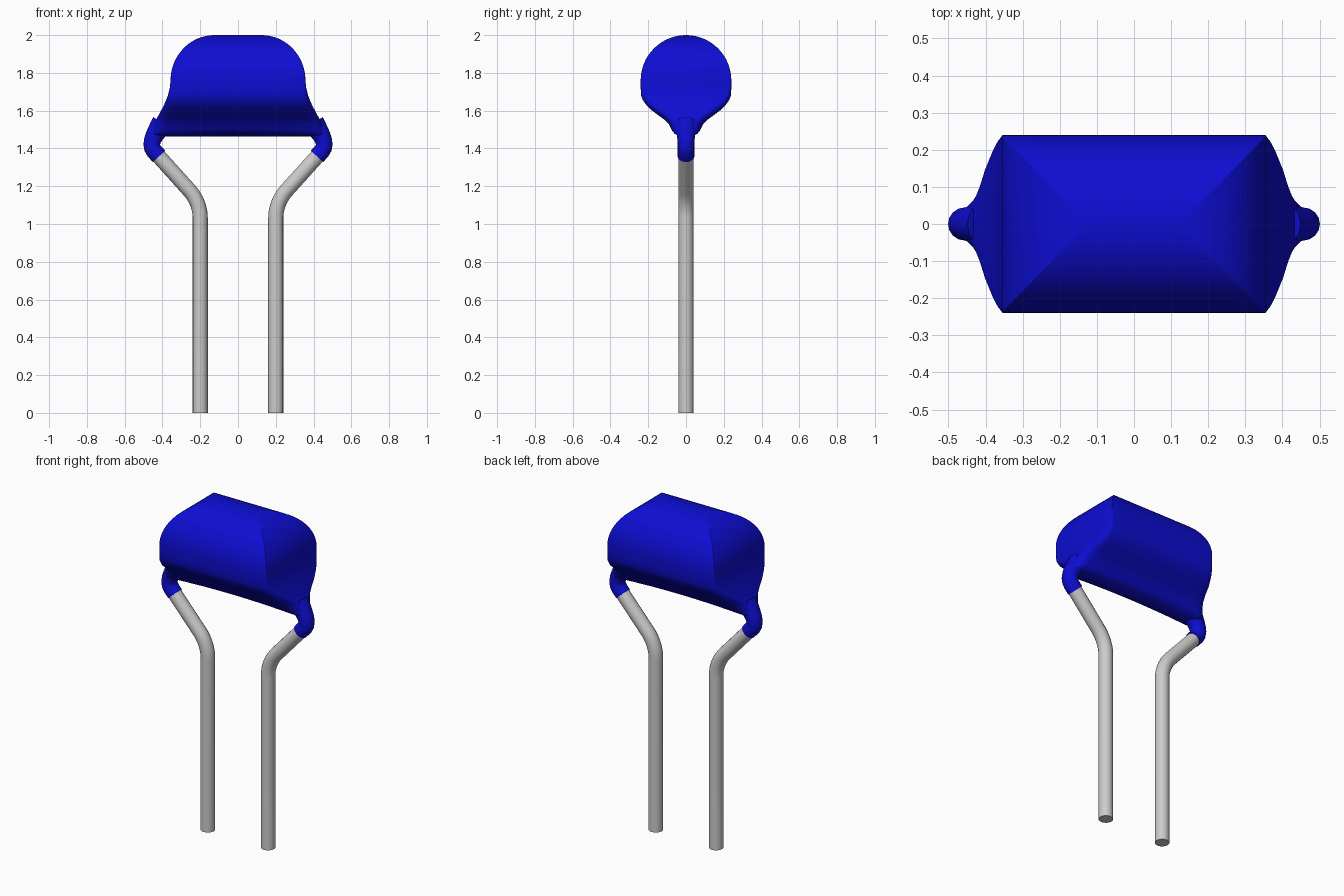
import bpy, bmesh, math

cube = bpy.data.objects.get("Cube")
if cube:
    bpy.data.objects.remove(cube, do_unlink=True)


def material(name, rgb):
    m = bpy.data.materials.new(name)
    m.use_nodes = True
    m.diffuse_color = (*rgb, 1)
    m.node_tree.nodes["Principled BSDF"].inputs["Base Color"].default_value = (*rgb, 1)
    return m


BLUE = material("blue coating", (0.004, 0.004, 0.65))
GREY = material("tinned wire", (0.6, 0.6, 0.6))


def smooth(ob, angle):
    bpy.ops.object.select_all(action='DESELECT')
    ob.select_set(True)
    bpy.context.view_layer.objects.active = ob
    if ob.type == 'CURVE':
        bpy.ops.object.convert(target='MESH')
    bpy.ops.object.shade_smooth_by_angle(angle=math.radians(angle))


def tube(name, points, depth, mat):
    """Round tube through (x, z, radius factor) points in the y = 0 plane."""
    cu = bpy.data.curves.new(name, 'CURVE')
    cu.dimensions = '3D'
    cu.bevel_depth = depth
    cu.bevel_resolution = 6
    cu.use_fill_caps = True
    sp = cu.splines.new('POLY')
    sp.points.add(len(points) - 1)
    for p, (x, z, r) in zip(sp.points, points):
        p.co = (x, 0, z, 1)
        p.radius = r
    ob = bpy.data.objects.new(name, cu)
    bpy.context.collection.objects.link(ob)
    cu.materials.append(mat)
    smooth(ob, 40)


def ring(X, Y, c):
    """Rounded rectangle, with extra points along the two long sides."""
    pts = []
    for sx, sy, a0 in ((1, 1, 0), (-1, 1, 90), (-1, -1, 180), (1, -1, 270)):
        for i in range(6):
            a = math.radians(a0 + 18 * i)
            pts.append((sx * (X - c) + c * math.cos(a), sy * (Y - c) + c * math.sin(a)))
        if a0 in (0, 180):
            x0 = X - c
            pts += [(sx * x0 * (1 - 2 * k / 8), sy * Y) for k in range(1, 8)]
    return pts


# Coated body: half width, half depth and corner radius at each height
rows = []
for i in range(17):
    t = math.radians(90 - 90 * i / 16)
    rows.append((1.76 + 0.24 * math.sin(t), 0.125 + 0.232 * math.cos(t),
                 max(0.24 * math.cos(t), 0.0005), 0.0004 + 0.005 * (i / 16) ** 2))
rows += [(1.72, 0.361, 0.24, 0.015), (1.68, 0.371, 0.238, 0.03),
         (1.655, 0.381, 0.228, 0.04), (1.63, 0.392, 0.21, 0.05),
         (1.605, 0.405, 0.186, 0.06), (1.58, 0.418, 0.152, 0.07),
         (1.555, 0.433, 0.118, 0.075), (1.53, 0.449, 0.092, 0.075),
         (1.505, 0.464, 0.073, 0.068), (1.49, 0.468, 0.06, 0.058),
         (1.48, 0.455, 0.04, 0.039), (1.477, 0.43, 0.012, 0.011)]

bm = bmesh.new()
loops = []
for z, X, Y, c in rows:
    drop = 0.012 if z < 1.51 else 0      # slightly arched underside
    loops.append([bm.verts.new((x, y, z - drop * (x / 0.4) ** 2)) for x, y in ring(X, Y, c)])
n = len(loops[0])
for a, b in zip(loops, loops[1:]):
    for j in range(n):
        k = (j + 1) % n
        bm.faces.new((a[j], a[k], b[k], b[j]))
bm.faces.new(loops[0])
bm.faces.new(loops[-1])
bmesh.ops.recalc_face_normals(bm, faces=bm.faces)
me = bpy.data.meshes.new("coated_body")
bm.to_mesh(me)
bm.free()
me.materials.append(BLUE)
body = bpy.data.objects.new("coated_body", me)
bpy.context.collection.objects.link(body)
smooth(body, 35)

# Hooked coating sleeves and bent wire leads on both sides
for side, label in ((1, "left"), (-1, "right")):
    sleeve = [(0.40, 1.535, 1.3), (0.422, 1.50, 1.2), (0.441, 1.47, 1.08),
              (0.452, 1.445, 1.02), (0.4565, 1.422, 1), (0.453, 1.402, 1),
              (0.443, 1.385, 1), (0.418, 1.358, 1)]
    tube(label + "_sleeve", [(side * x, z, r) for x, z, r in sleeve], 0.0445, BLUE)

    R = 0.22
    lead = [(0.2, 0, 1)]
    for i in range(11):
        a = math.radians(4.3 * i)
        lead.append((0.2 + R - R * math.cos(a), 1.03 + R * math.sin(a), 1))
    lead.append((0.432, 1.372, 1))
    tube(label + "_wire_lead", [(side * x, z, r) for x, z, r in lead], 0.04, GREY)
